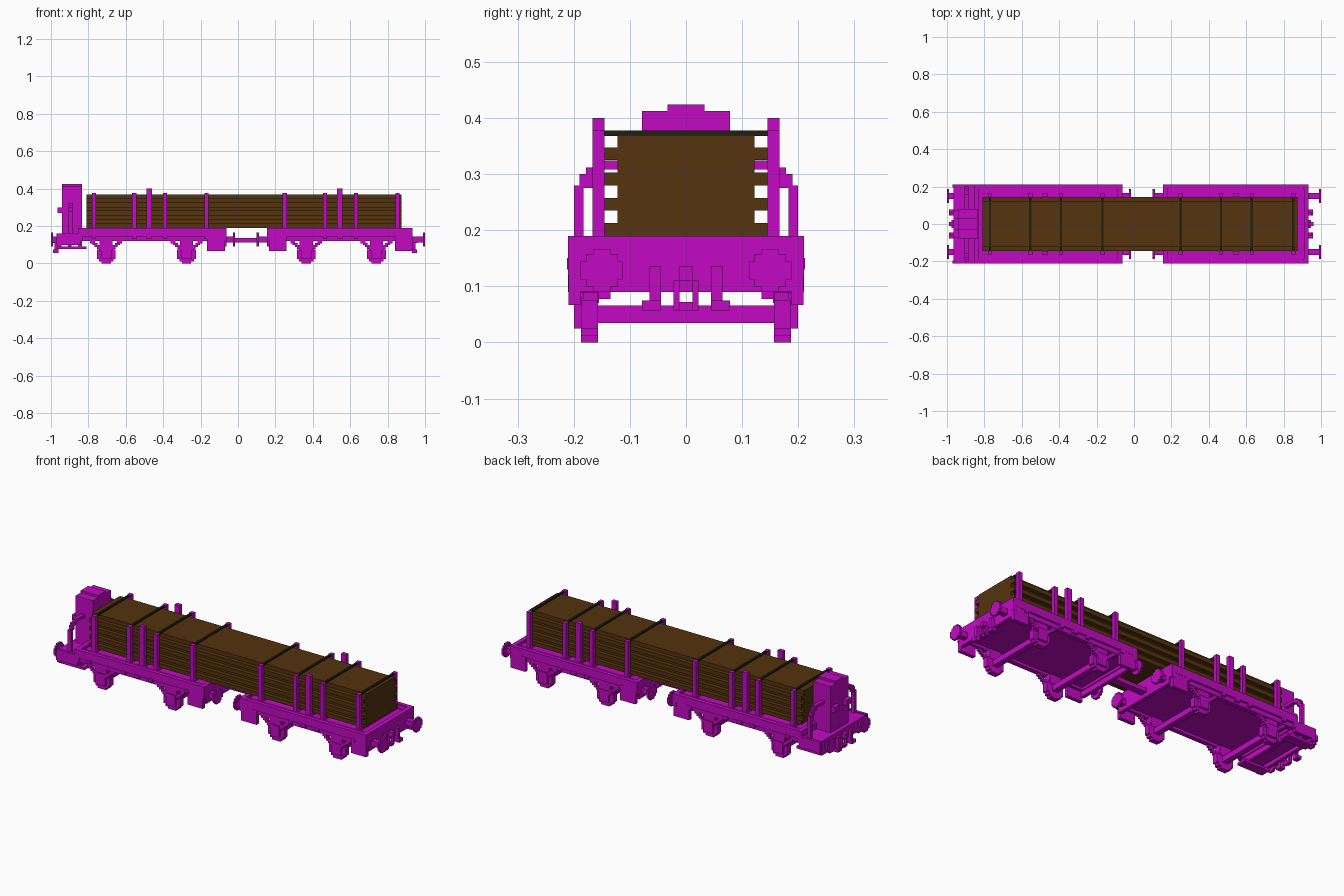
import bpy
import bmesh
from mathutils import Matrix, Vector

if "Cube" in bpy.data.objects:
    bpy.data.objects.remove(bpy.data.objects["Cube"], do_unlink=True)


def material(name, rgb):
    m = bpy.data.materials.new(name)
    m.use_nodes = True
    m.diffuse_color = (*rgb, 1)
    m.node_tree.nodes["Principled BSDF"].inputs["Base Color"].default_value = (*rgb, 1)
    return m


PAINT = material("magenta paint", (0.55, 0.003, 0.55))
WOOD = material("brown timber", (0.09, 0.033, 0.004))
DARK = material("dark strap", (0.014, 0.014, 0.006))


def build(name, boxes, mat):
    """One object from boxes given as (x0, x1, y0, y1, z0, z1)."""
    bm = bmesh.new()
    for b in boxes:
        lo, hi = Vector(b[0::2]), Vector(b[1::2])
        mat4 = Matrix.Translation((lo + hi) / 2) @ Matrix.Diagonal((*(hi - lo), 1))
        bmesh.ops.create_cube(bm, size=1, matrix=mat4)
    mesh = bpy.data.meshes.new(name)
    bm.to_mesh(mesh)
    bm.free()
    mesh.materials.append(mat)
    ob = bpy.data.objects.new(name, mesh)
    bpy.context.collection.objects.link(ob)
    return ob


def both(boxes):
    """Boxes plus their copies across the centre line."""
    return boxes + [(a, b, -d, -c, e, f) for a, b, c, d, e, f in boxes]


def disc_x(x0, x1, y, z, r):
    """Stepped round plate facing along x."""
    return [(x0, x1, y - r * s, y + r * s, z - r * t, z + r * t)
            for s, t in ((1, 0.42), (0.75, 0.75), (0.42, 1))]


def disc_y(x, y0, y1, z, r):
    """Stepped round plate facing along y."""
    return [(x - r * s, x + r * s, y0, y1, z - r * t, z + r * t)
            for s, t in ((1, 0.5), (0.78, 0.78), (0.5, 1))]


def buffers(name, face, root):
    d = 0.012 if root > face else -0.012
    plate = disc_x(min(face, face + d), max(face, face + d), 0.15, 0.128, 0.038)
    shank = [(min(face, root), max(face, root), 0.135, 0.165, 0.113, 0.143)]
    build(name, both(plate + shank), PAINT)


def wheelset(name, x):
    parts = disc_y(x, 0.157, 0.187, 0.05, 0.05)
    parts += [(x - 0.028, x + 0.028, 0.18, 0.2, 0.025, 0.09)]
    # stepped leaf spring, narrowing downwards
    for i in range(5):
        w = 0.085 - i * 0.012
        z = 0.12 - i * 0.01
        parts += [(x - w, x - w + 0.026, 0.183, 0.197, z - 0.012, z),
                  (x + w - 0.026, x + w, 0.183, 0.197, z - 0.012, z)]
    parts += [(x - 0.035, x + 0.035, 0.155, 0.195, 0.07, 0.125)]
    build(name, both(parts), PAINT)
    build(name + "_axle", [(x - 0.016, x + 0.016, -0.165, 0.165, 0.035, 0.066)], PAINT)


def wagon(name, x0, x1, wheels, stakes, step_boxes):
    # floor with raised rim and stepped side bars
    build(name + "_floor", [(x0, x1, -0.19, 0.19, 0.135, 0.175)], PAINT)
    rim = both([(x0, x1, 0.188, 0.21, 0.145, 0.19),
                (x0, x1, 0.175, 0.2, 0.12, 0.15),
                (x0 + 0.03, x1 - 0.03, 0.165, 0.19, 0.14, 0.182)])
    rim += [(x0, x0 + 0.025, -0.21, 0.21, 0.12, 0.19),
            (x1 - 0.025, x1, -0.21, 0.21, 0.12, 0.19),
            (x0, x0 + 0.02, -0.19, 0.19, 0.09, 0.13),
            (x1 - 0.02, x1, -0.19, 0.19, 0.09, 0.13)]
    build(name + "_frame", rim, PAINT)
    build(name + "_step_boxes",
          both([(a, b, 0.188, 0.209, 0.067, 0.15) for a, b in step_boxes]), PAINT)
    for i, x in enumerate(wheels):
        wheelset(f"{name}_wheelset_{i + 1}", x)
    # upright stakes, the middle one taller, and bearers under the load
    posts, bearers, straps = [], [], []
    for i, x in enumerate(stakes):
        tall = i == 2
        w, top = (0.015, 0.4) if tall else (0.011, 0.378)
        posts.append((x - w, x + w, 0.145, 0.167, 0.14, top))
        posts.append((x - w, x + w, 0.2, 0.212, 0.13, 0.15))
        bearers.append((x - w, x + w, -0.15, 0.15, 0.17, 0.192))
        if not tall:
            straps.append((x - 0.006, x + 0.006, -0.146, 0.146, 0.368, 0.378))
    build(name + "_stakes", both(posts), PAINT)
    build(name + "_bearers", bearers, PAINT)
    build(name + "_straps", straps, DARK)


first = [-0.77, -0.555, -0.475, -0.39, -0.168]
wagon("brake_wagon", -0.855, -0.062, (-0.705, -0.275), first, [(-0.165, -0.07)])
wagon("plain_wagon", 0.155, 0.933, (0.365, 0.74), [x + 1.02 for x in first],
      [(0.165, 0.26), (0.84, 0.932)])

# stacked timber: wide and narrow layers alternate
layers = []
for i in range(8):
    y = 0.145 if i % 2 == 0 else 0.122
    z = 0.19 + i * 0.0225
    layers.append((-0.81, 0.875, -y, y, z, z + 0.0225))
build("timber_load", layers, WOOD)

# brake platform, cabin and its stepped roof
build("brake_platform", [(-0.955, -0.84, -0.205, 0.205, 0.11, 0.155),
                         (-0.965, -0.945, -0.21, 0.21, 0.09, 0.155)]
      + both([(-0.97, -0.84, 0.195, 0.21, 0.1, 0.16)]), PAINT)
build("brake_cabin", [(-0.942, -0.835, -0.078, 0.078, 0.15, 0.412),
                      (-0.942, -0.835, -0.033, 0.033, 0.41, 0.424)], PAINT)
build("cabin_end_plates", both([(-0.966, -0.94, 0.03, 0.075, 0.27, 0.3)]), PAINT)

# bent handrails from platform to cabin
build("handrails", both([(-0.905, -0.885, 0.183, 0.2, 0.15, 0.28),
                         (-0.905, -0.885, 0.167, 0.19, 0.275, 0.3),
                         (-0.905, -0.885, 0.15, 0.178, 0.295, 0.312),
                         (-0.905, -0.885, 0.07, 0.16, 0.308, 0.324)]), PAINT)

# footboards below the platform
build("footboards", both([(-0.965, -0.81, 0.135, 0.19, 0.077, 0.09),
                          (-0.91, -0.89, 0.16, 0.18, 0.085, 0.115)]), PAINT)

# buffers at all four wagon ends
buffers("left_end_buffers", -1.0, -0.95)
buffers("inner_buffers_a", -0.015, -0.07)
buffers("inner_buffers_b", 0.1, 0.16)
buffers("right_end_buffers", 1.0, 0.925)

# drawbar between wagons
build("drawbar", [(-0.08, 0.17, -0.02, 0.02, 0.113, 0.135)], PAINT)

# hook and hanging hoses at both outer ends
for name, s, x in (("left", -1, 0.96), ("right", 1, 0.93)):
    parts = both([(x, x + 0.02, 0.045, 0.065, 0.06, 0.135),
                  (x, x + 0.028, 0.045, 0.078, 0.057, 0.075),
                  (x, x + 0.015, 0.012, 0.022, 0.057, 0.11)])
    parts += [(x, x + 0.03, -0.012, 0.012, 0.11, 0.135),
              (x, x + 0.02, -0.012, 0.012, 0.057, 0.072)]
    parts = [(min(s * a, s * b), max(s * a, s * b), *r) for a, b, *r in parts]
    build(name + "_coupling", parts, PAINT)
